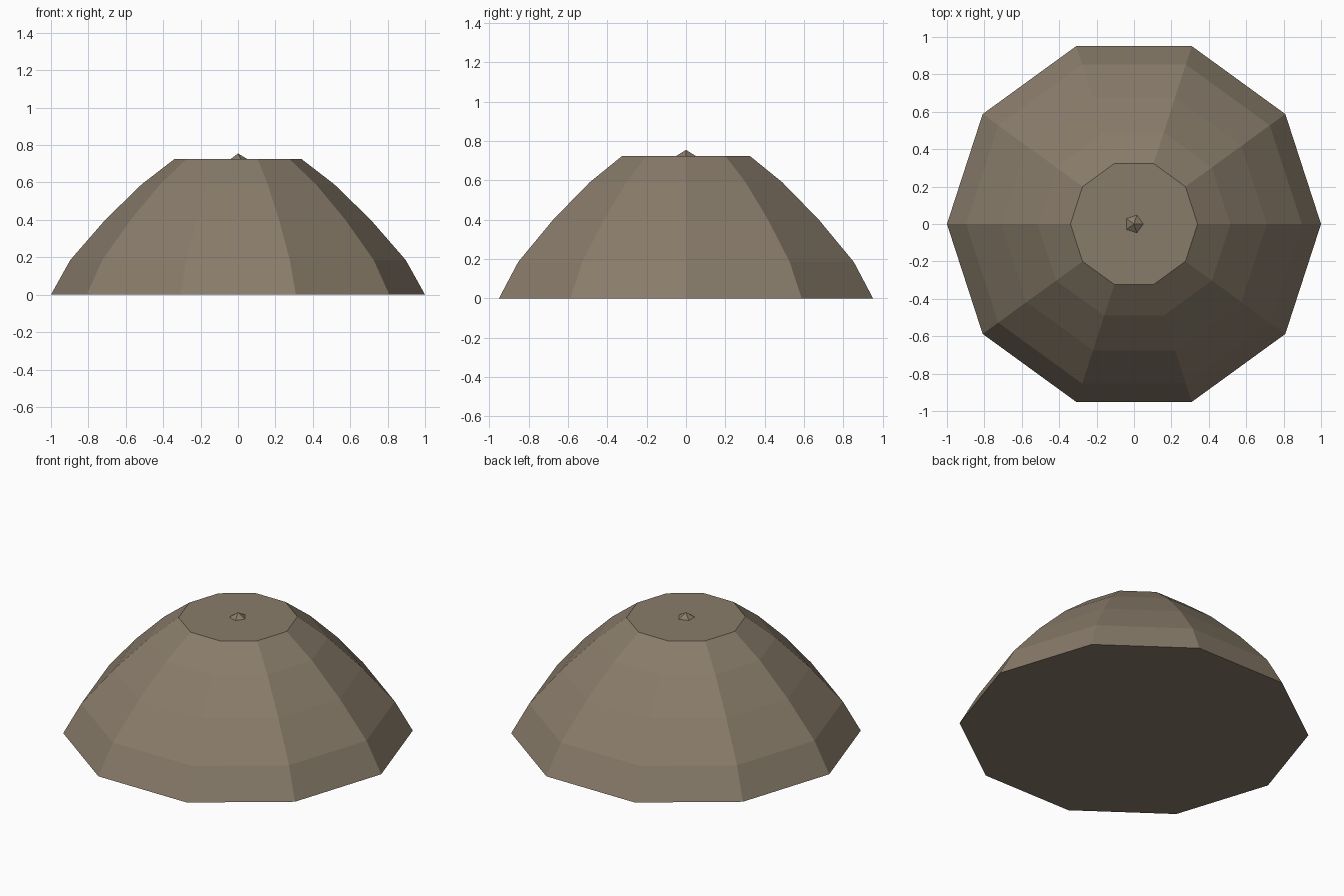
import bpy, bmesh, math

if "Cube" in bpy.data.objects:
    bpy.data.objects.remove(bpy.data.objects["Cube"])

stone = bpy.data.materials.new("weathered taupe")
stone.diffuse_color = (0.25, 0.202, 0.145, 1)
stone.use_nodes = True
stone.node_tree.nodes["Principled BSDF"].inputs["Base Color"].default_value = stone.diffuse_color

SIDES = 10
PROFILE = [(1.0, 0.0), (0.897, 0.185), (0.71, 0.40), (0.515, 0.59), (0.34, 0.725)]


def finish(bm, name):
    bmesh.ops.recalc_face_normals(bm, faces=bm.faces)
    mesh = bpy.data.meshes.new(name)
    bm.to_mesh(mesh)
    bm.free()
    mesh.materials.append(stone)
    ob = bpy.data.objects.new(name, mesh)
    bpy.context.collection.objects.link(ob)
    return ob


# Faceted dome: stacked ten-sided rings, capped at both ends
bm = bmesh.new()
rings = [[bm.verts.new((r * math.cos(math.tau * i / SIDES),
                        r * math.sin(math.tau * i / SIDES), z))
          for i in range(SIDES)] for r, z in PROFILE]
for low, high in zip(rings, rings[1:]):
    for i in range(SIDES):
        j = (i + 1) % SIDES
        bm.faces.new((low[i], low[j], high[j], high[i]))
bm.faces.new(rings[0][::-1])
bm.faces.new(rings[-1])
finish(bm, "dome")

# Small five-sided peak in the middle of the flat top
bm = bmesh.new()
bmesh.ops.create_cone(bm, cap_ends=True, segments=5, radius1=0.05, radius2=0, depth=0.03)
tip = max(bm.verts, key=lambda v: v.co.z)
base = next(v for v in bm.verts if v is not tip)
turn = -math.atan2(base.co.y, base.co.x)
peak = finish(bm, "top_peak")
peak.rotation_euler.z = turn
peak.location.z = 0.725 + 0.015
